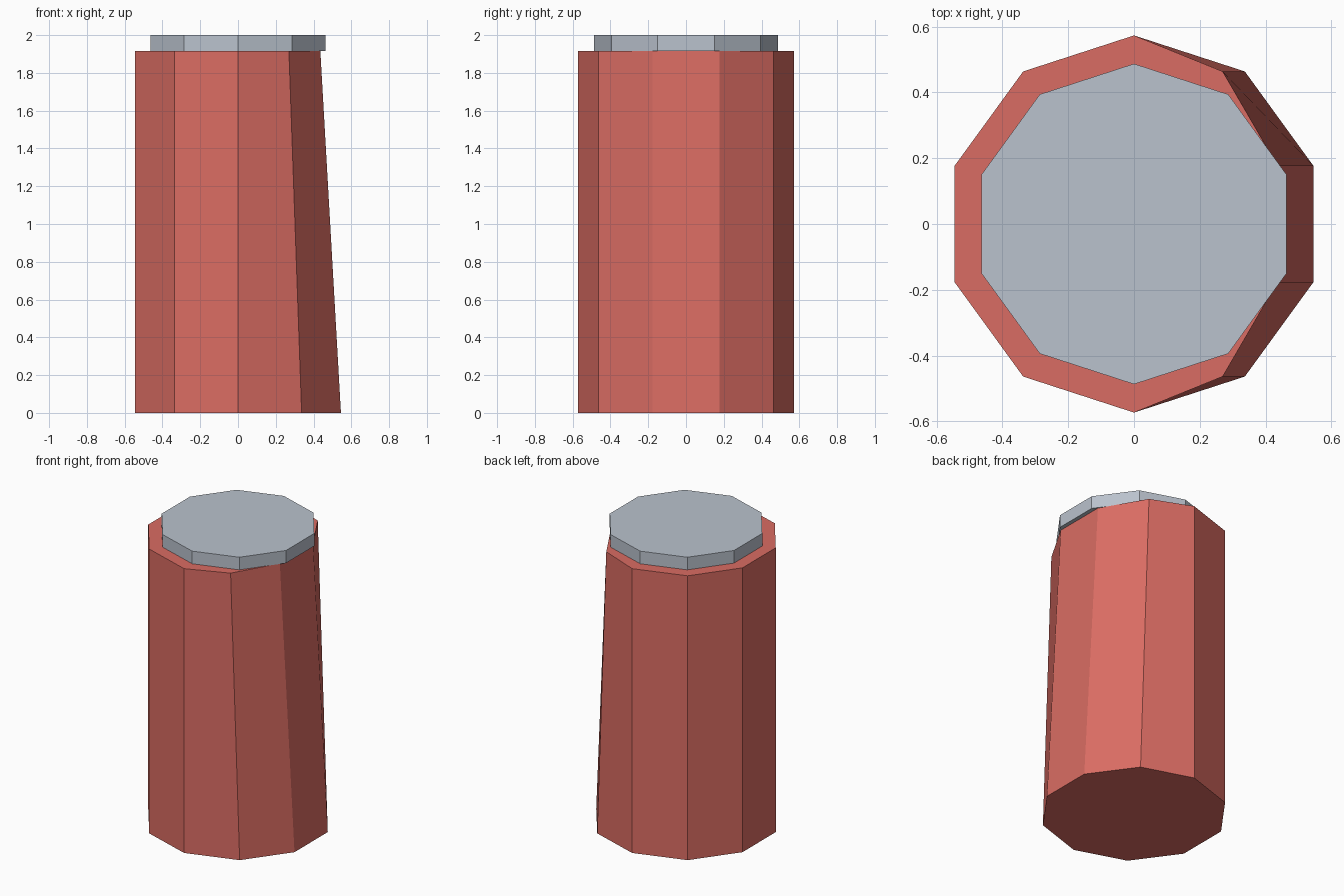
import bpy, bmesh, math

cube = bpy.data.objects.get("Cube")
if cube:
    bpy.data.objects.remove(cube, do_unlink=True)


def make_material(name, color):
    mat = bpy.data.materials.new(name)
    mat.use_nodes = True
    mat.diffuse_color = color
    mat.node_tree.nodes["Principled BSDF"].inputs["Base Color"].default_value = color
    return mat


def decagon_prism(name, radius, bottom, top, mat, right_taper=1.0):
    """Ten-sided prism with corners on the y axis; the +x half of its top may lean inward."""
    bm = bmesh.new()
    rings = []
    for z, squeeze in ((bottom, 1.0), (top, right_taper)):
        ring = []
        for i in range(10):
            a = math.pi / 2 + i * math.tau / 10
            x, y = radius * math.cos(a), radius * math.sin(a)
            ring.append(bm.verts.new((x * squeeze if x > 0 else x, y, z)))
        rings.append(ring)
    low, high = rings
    bm.faces.new(low[::-1])
    bm.faces.new(high)
    for i in range(10):
        j = (i + 1) % 10
        bm.faces.new((low[i], low[j], high[j], high[i]))
    bmesh.ops.recalc_face_normals(bm, faces=bm.faces)
    mesh = bpy.data.meshes.new(name)
    bm.to_mesh(mesh)
    bm.free()
    mesh.materials.append(mat)
    obj = bpy.data.objects.new(name, mesh)
    bpy.context.collection.objects.link(obj)
    return obj


red = make_material("brick red", (0.70, 0.15, 0.125, 1))
grey = make_material("light grey", (0.49, 0.54, 0.61, 1))

# Body leaning in on its left side, with a straight lid overhanging there
decagon_prism("body", 0.573, 0.0, 1.915, red, right_taper=0.8)
decagon_prism("lid", 0.487, 1.915, 2.0, grey)
